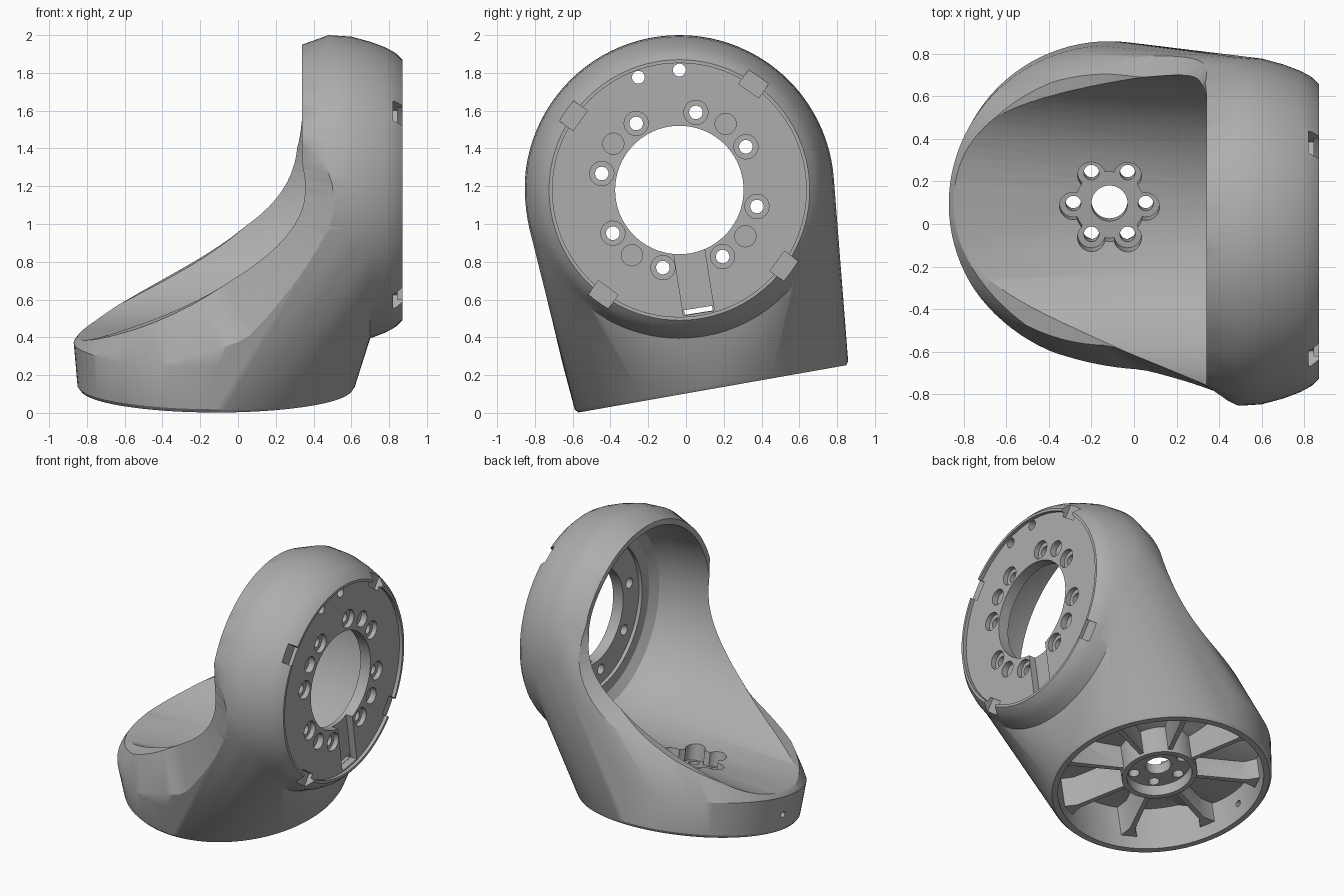
import bpy, bmesh
from math import radians, cos, sin, tan, pi, copysign, sqrt
from mathutils import Matrix, Vector
from mathutils.geometry import interpolate_bezier

cube = bpy.data.objects.get("Cube")
if cube:
    bpy.data.objects.remove(cube)

grey = bpy.data.materials.new("shell grey")
grey.use_nodes = True
GREY = (0.42, 0.42, 0.42, 1)
grey.diffuse_color = GREY
grey.node_tree.nodes["Principled BSDF"].inputs["Base Color"].default_value = GREY

# Frames: tilted base (local z is its axis) and side flange (local z is world x)
TILT = radians(10)
BASE = Matrix.Translation((-0.115, 0.138, 0.127)) @ Matrix.Rotation(TILT, 4, 'X')
FLANGE = Matrix(((0, 0, 1, 0), (1, 0, 0, -0.035), (0, 1, 0, 1.18), (0, 0, 0, 1)))


def spin(degrees, radius=0.0):
    return Matrix.Rotation(radians(degrees), 4, 'Z') @ Matrix.Translation((radius, 0, 0))


def ring(frame, r, h, n=96, power=1.0, ry=None):
    pts = []
    for i in range(n):
        a = 2 * pi * i / n
        c, s = (copysign(abs(f(a)) ** power, f(a)) for f in (cos, sin))
        pts.append(frame @ Vector((r * c, (ry or r) * s, h)))
    return pts


def hull(bm, points):
    verts = [bm.verts.new(p) for p in points]
    res = bmesh.ops.convex_hull(bm, input=verts)
    junk = {e for e in res["geom_interior"] + res["geom_unused"]
            if isinstance(e, bmesh.types.BMVert)}
    bmesh.ops.delete(bm, geom=list(junk), context='VERTS')


def rod(bm, frame, r, h0, h1, n=32):
    mat = frame @ Matrix.Translation((0, 0, (h0 + h1) / 2))
    bmesh.ops.create_cone(bm, cap_ends=True, segments=n, radius1=r, radius2=r,
                          depth=h1 - h0, matrix=mat)


def box(bm, frame, sx, sy, h0, h1):
    mat = frame @ Matrix.Translation((0, 0, (h0 + h1) / 2))
    bmesh.ops.create_cube(bm, size=1, matrix=mat @ Matrix.Diagonal((sx, sy, h1 - h0, 1)))


# Closed loops of equal length joined in order, capped or joined end to end
def loft(bm, loops, capped=True):
    rows = [[bm.verts.new(p) for p in loop] for loop in loops]
    pairs = list(zip(rows, rows[1:])) + ([] if capped else [(rows[-1], rows[0])])
    for p, q in pairs:
        for i in range(len(p)):
            j = (i + 1) % len(p)
            bm.faces.new((p[i], p[j], q[j], q[i]))
    if capped:
        bm.faces.new(rows[0][::-1])
        bm.faces.new(rows[-1])


def to_object(bm, name):
    bmesh.ops.recalc_face_normals(bm, faces=bm.faces[:])
    mesh = bpy.data.meshes.new(name)
    bm.to_mesh(mesh)
    bm.free()
    mesh.materials.append(grey)
    obj = bpy.data.objects.new(name, mesh)
    bpy.context.scene.collection.objects.link(obj)
    return obj


# Subtract a shape; a second solver steps in if the first leaves the part unchanged
def cut(obj, build, keep=None):
    bm = bmesh.new()
    build(bm)
    bmesh.ops.triangulate(bm, faces=bm.faces[:])
    tool = to_object(bm, "cutter")
    tool.hide_render = True
    if keep:
        cut(tool, keep)
    mod = obj.modifiers.new("cut", 'BOOLEAN')
    mod.operation, mod.object = 'DIFFERENCE', tool
    for solver in ('MANIFOLD', 'EXACT'):
        mod.solver = solver
        deps = bpy.context.evaluated_depsgraph_get()
        mesh = bpy.data.meshes.new_from_object(obj.evaluated_get(deps))
        if len(mesh.vertices) != len(obj.data.vertices):
            break
    obj.modifiers.clear()
    obj.data = mesh
    bpy.data.objects.remove(tool)


def smooth(obj):
    bpy.ops.object.select_all(action='DESELECT')
    obj.select_set(True)
    bpy.context.view_layer.objects.active = obj
    bpy.ops.object.shade_smooth_by_angle(angle=radians(30))


# Outer shell: hull from the tilted base to the flange, then a rounded flange edge
bm = bmesh.new()
points = ring(BASE, 0.72, 0) + ring(BASE, 0.735, 0.02) + ring(BASE, 0.755, 0.25)
for r, x in ((0.77, 0.34), (0.82, 0.48), (0.812, 0.6), (0.785, 0.7)):
    points += ring(FLANGE, r, x)
hull(bm, points)
cap = [f for f in bm.faces if all(v.co.x > 0.699 for v in f.verts)]
bmesh.ops.delete(bm, geom=cap, context='FACES')
centre = FLANGE.translation
last_r = 0.785
for r, x in ((0.755, 0.78), (0.725, 0.835), (0.69, 0.87)):
    edges = [e for e in bm.edges if e.is_boundary]
    new = bmesh.ops.extrude_edge_only(bm, edges=edges)["geom"]
    for v in [g for g in new if isinstance(g, bmesh.types.BMVert)]:
        v.co = centre + (v.co - centre) * (r / last_r)
        v.co.x = x
    last_r = r
bmesh.ops.holes_fill(bm, edges=[e for e in bm.edges if e.is_boundary], sides=0)
shell = to_object(bm, "elbow_shell")


# Sweeping open side, with the rim sloping down toward the outside
def open_side(bm):
    n = 32
    curve = interpolate_bezier(Vector((-0.87, 0, 0.38)), Vector((-0.35, 0, 0.62)),
                               Vector((0.34, 0, 0.85)), Vector((0.34, 0, 1.5)), n)
    still = Vector((0, 0, 0))
    rows = [(Vector((-1.2, 0, 0.26)), still)]
    for i, p in enumerate(curve):
        along = (curve[min(i + 1, n - 1)] - curve[max(i - 1, 0)]).normalized()
        fade = max(0, sin(0.88 * pi * i / (n - 1))) ** 0.7
        rows.append((p, Vector((along.z, 0, -along.x)) * fade))
    rows += [(Vector((0.34, 0, 3)), still), (Vector((-1.2, 0, 3)), still)]
    columns = [[] for _ in range(6)]
    for p, down in rows:
        e = sqrt(max(0.03, 1 - (min(0, p.x + 0.115) / 0.765) ** 2))
        wide = max(0, p.x + 0.115)
        near, far = 0.1 - 0.74 * e - 0.4 * wide, 0.1 + 0.755 * e - 0.1 * wide
        spots = ((-1.5, 0.36), (near - 0.07, 0.36), (near + 0.07 * e, 0),
                 (far - 0.15 * e, 0), (far + 0.08, 0.2), (1.5, 0.2))
        for column, (y, drop) in zip(columns, spots):
            q = p + down * drop
            column.append((q.x, y, q.z + (y - 0.03) * tan(TILT)))
    loft(bm, columns)


# Trough-shaped interior running up to the flange wall
def interior(bm, grow=0.0):
    left = FLANGE @ Matrix.Translation((0.03, 0, 0)) @ Matrix.Rotation(TILT, 4, 'Z')
    points = ring(left, 0.72 + grow, -1.0, power=0.74, ry=0.79 + grow)
    for r, x in ((0.73, 0.36), (0.7, 0.6), (0.66, 0.7), (0.6, 0.74)):
        points += ring(FLANGE, r + grow, x + grow)
    hull(bm, points)


def interior_with_floor(bm):
    interior(bm, 0.05)


# Hollow underside around a central hub, following the trough above
def underside(bm):
    loops = [ring(BASE, r, h) for r, h in
             ((0.25, -0.1), (0.68, -0.1), (0.68, 0.33), (0.25, 0.33))]
    loft(bm, loops, capped=False)


def hub_face(bm):
    loft(bm, [ring(BASE, r, h, 64) for r, h in
              ((0.3, -0.1), (0.3, 0.08), (0.215, 0.08), (0.215, 0.16))])


# Lobed pocket in the floor
def pocket_middle(bm):
    rod(bm, BASE, 0.165, 0.235, 0.5, 48)


def pocket_lobes(bm):
    for k in range(6):
        rod(bm, BASE @ spin(60 * k, 0.17), 0.065, 0.235, 0.5)


def hub_holes(bm):
    rod(bm, BASE, 0.085, -0.2, 0.6)
    for k in range(6):
        rod(bm, BASE @ spin(60 * k, 0.17), 0.036, -0.2, 0.6, 24)
    side = BASE @ Matrix.Translation((-0.73, 0, 0.12)) @ Matrix.Rotation(pi / 2, 4, 'Y')
    rod(bm, side, 0.022, -0.2, 0.2, 24)


# Flange: recessed face, bore and step on the inner side
def flange_recess(bm):
    rod(bm, FLANGE, 0.672, 0.845, 1.0, 96)


def flange_bore(bm):
    rod(bm, FLANGE, 0.34, 0.5, 1.0, 96)


def inner_step(bm):
    rod(bm, FLANGE, 0.52, 0.6, 0.765, 96)


# Flange: lip notches and cable slot
def notches(bm):
    for a in (145, 55, -36, -126):
        box(bm, FLANGE @ spin(a, 0.69), 0.1, 0.13, 0.82, 1.0)
    box(bm, FLANGE @ spin(-81, 0.48), 0.36, 0.165, 0.795, 1.0)


def slot_end(bm):
    box(bm, FLANGE @ spin(-81, 0.645), 0.025, 0.15, 0.6, 1.0)


# Flange: bolt holes, counterbores and blind sockets
def bolt_holes(bm):
    for k in range(8):
        rod(bm, FLANGE @ spin(78 - 45 * k, 0.42), 0.036, 0.6, 1.0, 24)
    for a in (90, 110):
        rod(bm, FLANGE @ spin(a, 0.635), 0.034, 0.6, 1.0, 24)


def bolt_seats(bm):
    for k in range(8):
        rod(bm, FLANGE @ spin(78 - 45 * k, 0.42), 0.064, 0.81, 1.0)
    for a in (145, 55, -35, -126):
        rod(bm, FLANGE @ spin(a, 0.427), 0.056, 0.8, 1.0)


cut(shell, underside, keep=interior_with_floor)
for step in (interior, open_side, hub_face, pocket_middle, pocket_lobes, hub_holes,
             flange_recess, flange_bore, inner_step, notches, slot_end, bolt_holes,
             bolt_seats):
    cut(shell, step)
smooth(shell)

# Ribs under the floor, flared where they meet the wall
bm = bmesh.new()
half = ((0.24, 0.014), (0.6, 0.018), (0.69, 0.06))
plan = [(r, -t) for r, t in half] + [(r, t) for r, t in half[::-1]]
for k in range(8):
    frame = BASE @ spin(45 * k + 22.5)
    loft(bm, [[frame @ Vector((r, t, h)) for r, t in plan] for h in (0.1, 0.33)])
ribs = to_object(bm, "underside_ribs")
cut(ribs, interior_with_floor)
smooth(ribs)
